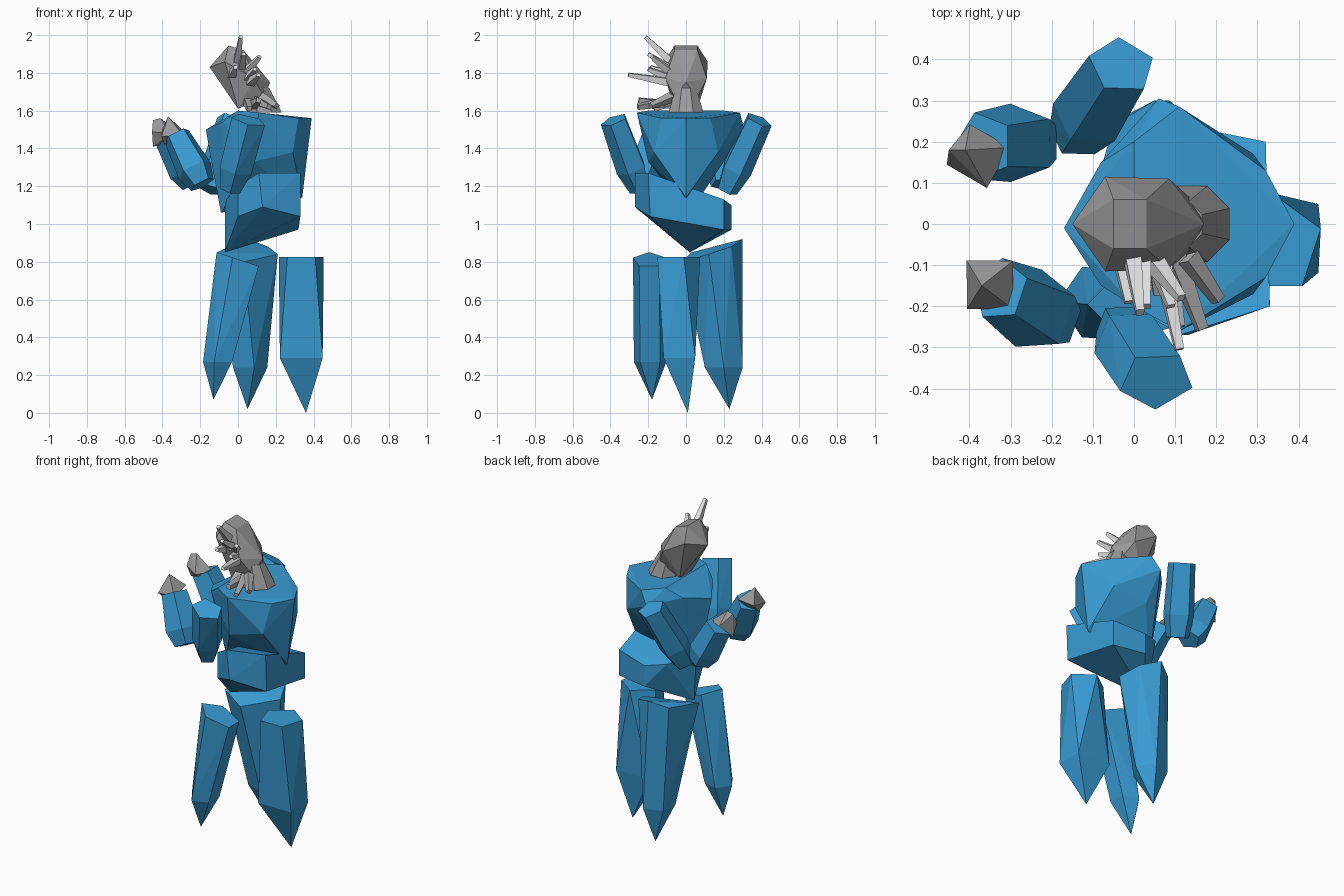
import bpy, bmesh, math
from mathutils import Vector


def material(name, rgb):
    m = bpy.data.materials.new(name)
    m.diffuse_color = (*rgb, 1)
    return m


BLUE = material("crystal blue", (0.04, 0.33, 0.65))
GREY = material("stone grey", (0.32, 0.32, 0.32))
MID = material("light grey", (0.42, 0.42, 0.42))
PALE = material("pale grey", (0.75, 0.75, 0.75))


def ring(center, rx, ry, n=5, rot=0.0, axis=(0, 0, 1)):
    """Polygon of points around a centre, square to an axis."""
    q = Vector((0, 0, 1)).rotation_difference(Vector(axis).normalized())
    pts = []
    for i in range(n):
        a = math.radians(rot) + 2 * math.pi * i / n
        pts.append(Vector(center) + q @ Vector((rx * math.cos(a), ry * math.sin(a), 0)))
    return pts


def shard(name, points, mat):
    """Faceted stone: the convex hull of a few points."""
    bm = bmesh.new()
    for p in points:
        bm.verts.new(p)
    res = bmesh.ops.convex_hull(bm, input=bm.verts)
    loose = {v for v in res["geom_interior"] + res["geom_unused"]
             if isinstance(v, bmesh.types.BMVert) and not v.link_faces}
    bmesh.ops.delete(bm, geom=list(loose), context='VERTS')
    bmesh.ops.recalc_face_normals(bm, faces=bm.faces)
    me = bpy.data.meshes.new(name)
    bm.to_mesh(me)
    bm.free()
    me.materials.append(mat)
    ob = bpy.data.objects.new(name, me)
    bpy.context.collection.objects.link(ob)
    return ob


def limb(name, start, end, sizes, mat, n=5, rot=0):
    """Stone along an axis; sizes holds (position, rx, ry) along it."""
    a, b = Vector(start), Vector(end)
    pts = []
    for t, rx, ry in sizes:
        pts += ring(a.lerp(b, t), rx, ry, n, rot, b - a)
    return shard(name, pts, mat)


def both(x, y, z):
    """A point and its mirror across y = 0."""
    return [(x, y, z), (x, -y, z)]


# Head: hexagonal crown tapering to a chin at -x
shard("head", both(-0.07, 0.115, 1.86) + both(0.085, 0.11, 1.77)
      + both(-0.05, 0.06, 1.945) + both(0.03, 0.06, 1.92)
      + both(0.0, 0.06, 1.61) + both(0.14, 0.06, 1.67)
      + [(-0.15, 0, 1.83), (0.17, 0, 1.75)], GREY)

# Neck: flared collar behind the chin
shard("neck", ring((0.14, 0, 1.59), 0.1, 0.1, 8, 22.5)
      + ring((0.11, 0, 1.72), 0.06, 0.06, 8, 22.5), GREY)

# Chest: broad slanted top narrowing to a keel
shard("chest", both(0.0, 0.2, 1.6) + both(0.32, 0.13, 1.56)
      + both(-0.08, 0.15, 1.54) + both(0.29, 0.17, 1.38) + both(0.08, 0.2, 1.33)
      + [(0.11, -0.26, 1.59), (0.11, 0.285, 1.59), (0.06, 0.305, 1.51),
         (0.39, 0, 1.56), (-0.17, -0.01, 1.5), (-0.15, 0, 1.38),
         (-0.09, 0.02, 1.06), (0.34, 0, 1.14)], BLUE)

# Waist: tilted belt block with a low point at -x
shard("waist", [(0.11, -0.27, 1.27), (0.33, -0.2, 1.27), (0.0, -0.2, 1.2),
                (0.13, -0.27, 1.09), (0.33, -0.19, 1.04), (0.0, -0.2, 1.04),
                (0.32, 0.2, 1.13), (0.32, 0.2, 0.97), (0.12, 0.24, 1.1),
                (0.12, 0.24, 0.97), (-0.07, 0.0, 1.12), (-0.07, 0.02, 0.85),
                (0.0, 0.19, 1.12)], BLUE)

# Legs: three long crystals standing on points
shard("front_leg", ring((0.01, -0.195, 0.81), 0.13, 0.09, 5, 36, (0.33, 0, 1))
      + ring((-0.1, -0.19, 0.27), 0.085, 0.09, 5, 36) + [(-0.13, -0.18, 0.07)], BLUE)
shard("rear_leg", [(0.05, 0.3, 0.92), (-0.11, 0.03, 0.85), (0.03, -0.02, 0.8),
                   (0.21, 0.12, 0.84), (0.16, 0.24, 0.88), (-0.05, 0.24, 0.88)]
      + ring((0.055, 0.2, 0.24), 0.1, 0.105, 5, 0) + [(0.05, 0.23, 0.02)], BLUE)
shard("side_leg", ring((0.335, -0.05, 0.825), 0.125, 0.125, 5, 18)
      + ring((0.335, -0.035, 0.29), 0.16, 0.118, 4, 45) + [(0.36, 0.01, 0.0)], BLUE)

# Upper arms
limb("upper_arm_front", (-0.04, -0.245, 1.18), (0.055, -0.38, 1.55),
     [(0, 0.055, 0.055), (0.3, 0.09, 0.085), (1, 0.095, 0.075)], BLUE, 5, 54)
limb("upper_arm_rear", (-0.14, 0.215, 1.18), (-0.03, 0.385, 1.55),
     [(0, 0.07, 0.06), (0.3, 0.095, 0.085), (1, 0.085, 0.075)], BLUE, 5, 20)

# Forearms, bent forward from the elbows
limb("forearm_front", (-0.19, -0.235, 1.21), (-0.325, -0.16, 1.47),
     [(0, 0.07, 0.07), (0.3, 0.1, 0.105), (1, 0.075, 0.08)], BLUE, 5, 18)
limb("forearm_rear", (-0.235, 0.2, 1.21), (-0.365, 0.19, 1.46),
     [(0, 0.065, 0.07), (0.3, 0.095, 0.1), (1, 0.08, 0.085)], BLUE, 5, 36)

# Hands: small four-sided stones
shard("hand_front", ring((-0.35, -0.148, 1.48), 0.08, 0.085, 4, 45, (-0.1, -0.2, 1))
      + [(-0.37, -0.15, 1.57), (-0.39, -0.16, 1.42), (-0.33, -0.13, 1.44)], GREY)
shard("hand_rear", ring((-0.378, 0.165, 1.48), 0.08, 0.08, 4, 15, (0.1, 0, 1))
      + [(-0.41, 0.18, 1.56), (-0.45, 0.18, 1.55), (-0.45, 0.18, 1.41),
         (-0.36, 0.14, 1.43)], GREY)

# Spikes on the face side of the head
face_spikes = [
    ((-0.03, -0.08, 1.79), (-0.013, -0.19, 1.83)),
    ((-0.005, -0.07, 1.85), (0.015, -0.215, 1.99)),
    ((0.02, -0.08, 1.82), (0.03, -0.2, 1.9)),
    ((0.04, -0.08, 1.8), (0.115, -0.18, 1.885)),
    ((0.05, -0.08, 1.77), (0.09, -0.2, 1.82)),
    ((0.065, -0.08, 1.75), (0.11, -0.305, 1.79)),
]
for i, (a, b) in enumerate(face_spikes):
    limb(f"face_spike_{i + 1}", a, b, [(0, 0.03, 0.03), (1, 0.014, 0.014)], PALE, 4, 45)

# Shorter spikes at the collar
collar_spikes = [
    ((0.13, -0.08, 1.67), (0.205, -0.185, 1.625)),
    ((0.1, -0.08, 1.65), (0.165, -0.255, 1.62)),
    ((0.08, -0.07, 1.63), (0.11, -0.25, 1.655)),
    ((0.05, -0.05, 1.65), (0.06, -0.17, 1.61)),
]
for i, (a, b) in enumerate(collar_spikes):
    limb(f"collar_spike_{i + 1}", a, b, [(0, 0.03, 0.03), (1, 0.018, 0.018)], MID, 4, 45)
